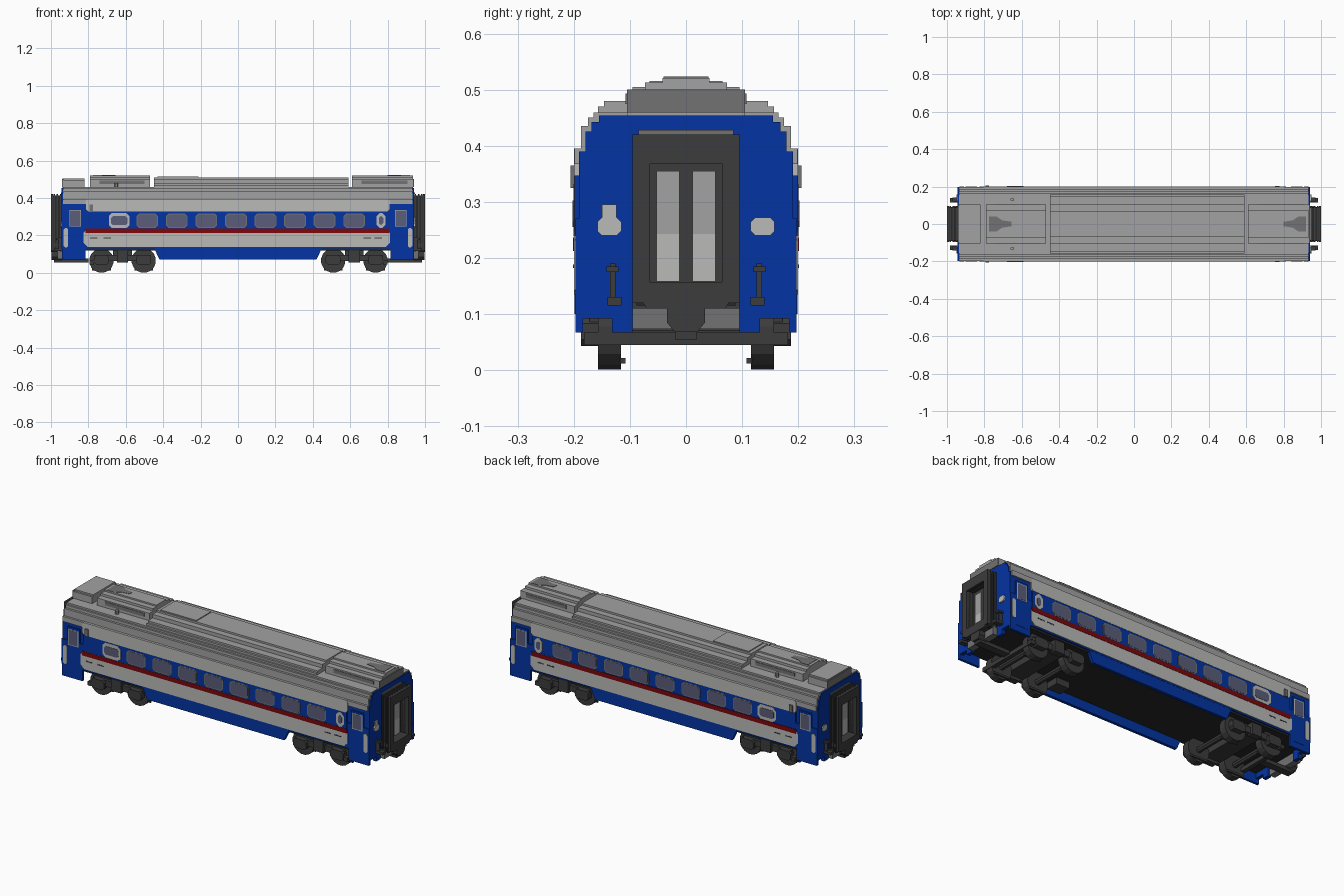
import bpy, bmesh, math
from mathutils import Vector

if "Cube" in bpy.data.objects:
    bpy.data.objects.remove(bpy.data.objects["Cube"], do_unlink=True)


def material(name, r, g, b):
    m = bpy.data.materials.new(name)
    m.use_nodes = True
    m.diffuse_color = (r, g, b, 1)
    m.node_tree.nodes["Principled BSDF"].inputs["Base Color"].default_value = (r, g, b, 1)
    return m


BLUE = material("deep_blue", 0.001, 0.033, 0.36)
PALE = material("pale_grey", 0.49, 0.49, 0.48)
ROOF = material("roof_grey", 0.36, 0.36, 0.36)
MID = material("mid_grey", 0.17, 0.17, 0.17)
DARK = material("charcoal", 0.045, 0.045, 0.045)
BLACK = material("underside_black", 0.022, 0.022, 0.022)
RED = material("dark_red", 0.2, 0.002, 0.003)
GLASS = material("window_glass", 0.1, 0.11, 0.19)


def prism(name, axis, points, a, b, mat, mirror=""):
    """Extrude a flat outline along an axis, with copies mirrored in x and/or y."""
    place = {"x": lambda p, t: (t, p[0], p[1]),
             "y": lambda p, t: (p[0], t, p[1]),
             "z": lambda p, t: (p[0], p[1], t)}[axis]
    bm = bmesh.new()
    for sx in ((1, -1) if "x" in mirror else (1,)):
        for sy in ((1, -1) if "y" in mirror else (1,)):
            rings = []
            for t in (a, b):
                ring = []
                for p in points:
                    v = Vector(place(p, t))
                    ring.append(bm.verts.new((v.x * sx, v.y * sy, v.z)))
                rings.append(ring)
                bm.faces.new(ring)
            n = len(points)
            for i in range(n):
                j = (i + 1) % n
                bm.faces.new((rings[0][i], rings[0][j], rings[1][j], rings[1][i]))
    bmesh.ops.recalc_face_normals(bm, faces=bm.faces)
    mesh = bpy.data.meshes.new(name)
    bm.to_mesh(mesh)
    bm.free()
    mesh.materials.append(mat)
    obj = bpy.data.objects.new(name, mesh)
    bpy.context.collection.objects.link(obj)


def box(name, x, y, z, mat, mirror=""):
    rect = [(x[0], y[0]), (x[1], y[0]), (x[1], y[1]), (x[0], y[1])]
    prism(name, "z", rect, z[0], z[1], mat, mirror)


def octagon(x0, x1, z0, z1, c):
    return [(x0 + c, z0), (x1 - c, z0), (x1, z0 + c), (x1, z1 - c),
            (x1 - c, z1), (x0 + c, z1), (x0, z1 - c), (x0, z0 + c)]


def disc(x, z, r, n=16):
    return [(x + r * math.cos((i + .5) * math.tau / n),
             z + r * math.sin((i + .5) * math.tau / n)) for i in range(n)]


def stepped(steps, bottom):
    """Symmetric staircase section from (half width, top height) pairs."""
    half, low = [], bottom
    for w, top in steps:
        half += [(w, low), (w, top)]
        low = top
    return half + [(-y, z) for y, z in reversed(half)]


# Body shell and stepped roof
prism("body_shell", "x", stepped([(.197, .27), (.191, .39), (.179, .425), (.168, .442), (.155, .454)], .13),
      -.943, .94, BLUE)
prism("roof", "x", stepped([(.199, .395), (.187, .435), (.175, .45), (.165, .459)], .367),
      -.935, .932, ROOF)
prism("roof_ridge", "x", stepped([(.157, .47), (.146, .48), (.105, .5), (.07, .51)], .45), -.45, .59, ROOF)
box("ridge_hatch", (-.43, -.21), (-.065, .065), (.5, .515), ROOF)
prism("end_hood", "x", stepped([(.105, .497), (.095, .505)], .45), -.937, -.82, ROOF)
for label, a, b in (("left", .61, .936), ("right", -.79, -.47)):
    prism(label + "_roof_unit", "x", stepped([(.105, .5), (.073, .513), (.042, .521)], .45), a, b, ROOF)
    box(label + "_unit_grille", (a + .05, b - .03), (.1, .108), (.474, .493), MID, "y")
# Tapered dark vents on the unit tops
vent = [(0, .012), (.05, .02), (.08, .04), (.12, .04),
        (.12, -.04), (.08, -.04), (.05, -.02), (0, -.012)]
for label, start, way in (("left", .8, 1), ("right", -.655, -1)):
    prism(label + "_roof_vent", "z", [(start + way * x, y) for x, y in vent], .516, .523, MID)
box("hood_end_plate", (.932, .942), (-.105, .105), (.459, .5), MID, "x")
prism("roof_stub", "z", disc(-.65, .131, .01, 8), .45, .48, ROOF, "y")
box("side_camera", (-.795, -.775), (.185, .206), (.325, .365), MID, "y")

# Skirts, end aprons and floor
prism("side_skirt", "y", [(-.45, .135), (-.42, .07), (.42, .07), (.45, .135)], .18, .196, BLUE, "y")
box("corner_apron", (.815, .94), (.184, .197), (.067, .14), BLUE, "xy")
box("end_apron", (.92, .94), (.095, .132), (.067, .14), BLUE, "xy")
box("end_apron_raised", (.92, .94), (.132, .19), (.092, .14), BLUE, "xy")
box("underfloor", (-.935, .935), (-.19, .19), (.12, .134), BLACK)
box("equipment_case", (.33, .41), (-.16, -.09), (.085, .125), DARK)

# Side livery panels
prism("lower_panel", "y", octagon(-.825, .812, .138, .236, .022), .19, .2, PALE, "y")
box("red_stripe", (-.815, .81), (.195, .2015), (.212, .236), RED, "y")
box("blue_window_band", (-.81, .805), (.185, .1985), (.236, .326), BLUE, "y")
prism("upper_panel", "y", octagon(-.815, .812, .326, .395, .012), .185, .2, PALE, "y")
for x in (-.77, -.7, .69, .75):
    box("panel_vent", (x - .02, x + .02), (.195, .201), (.182, .188), DARK, "y")

# Passenger windows
for i in range(8):
    x = -.485 + i * .158
    prism("window_frame", "y", octagon(x - .058, x + .058, .24, .316, .014), .19, .1995, MID, "y")
    prism("window_pane", "y", octagon(x - .053, x + .053, .245, .311, .012), .19, .2005, GLASS, "y")
for label, x, w in (("service", -.635, .056), ("washroom", .765, .024)):
    prism(label + "_window_frame", "y", octagon(x - w, x + w, .238, .32, .018), .19, .2005, PALE, "y")
    prism(label + "_window_pane", "y", octagon(x - w + .012, x + w - .012, .255, .302, .01),
          .19, .202, GLASS, "y")

# Entrance doors with handrails
box("entrance_door", (.832, .907), (.19, .1985), (.1, .347), BLUE, "xy")
box("door_window_frame", (.839, .901), (.19, .1995), (.247, .336), PALE, "xy")
box("door_window", (.843, .897), (.19, .2005), (.251, .332), GLASS, "xy")
prism("handrail", "y", octagon(.908, .932, .135, .24, .008), .19, .2, PALE, "xy")

# Gangway bellows, frame and recessed end door
for x in (.945, .962, .979):
    box("bellows_side", (x, x + .008), (.068, .095), (.11, .42), DARK, "xy")
    box("bellows_top", (x, x + .008), (-.095, .095), (.375, .42), DARK, "x")
box("bellows_core", (.938, .99), (.068, .088), (.115, .41), BLACK, "xy")
box("bellows_roof", (.938, .99), (-.088, .088), (.375, .412), BLACK, "x")
box("gangway_post", (.988, 1), (.064, .095), (.12, .42), DARK, "xy")
box("gangway_lintel", (.988, 1), (-.095, .095), (.368, .42), DARK, "x")
prism("gangway_sill", "x", [(-.09, .14), (-.07, .11), (.07, .11), (.09, .14), (.09, .157), (-.09, .157)],
      .938, 1, DARK, "x")
box("end_door", (.935, .949), (-.07, .07), (.15, .38), DARK, "x")
box("door_pane_lower", (.945, .952), (.012, .053), (.158, .243), PALE, "xy")
box("door_pane_upper", (.945, .952), (.012, .053), (.243, .355), ROOF, "xy")

# Fittings on the end walls
box("gangway_top_strip", (.935, .946), (-.085, .085), (.42, .428), MID, "x")
box("footplate", (.93, .965), (-.095, .095), (.073, .12), MID, "x")
prism("coupler_head", "x", [(-.02, .068), (.02, .068), (.034, .085), (.034, .116), (-.034, .116), (-.034, .085)],
      .94, .998, DARK, "x")
box("coupler_shank", (.8, .985), (-.02, .02), (.055, .075), DARK, "x")
prism("end_lamp", "x", octagon(-.158, -.115, .24, .272, .008), .935, .948, PALE, "xy")
box("lamp_finger", (.935, .946), (-.15, -.124), (.27, .295), PALE, "x")
box("cable_drop", (.938, .96), (.126, .135), (.115, .19), DARK, "xy")
box("cable_socket", (.938, .985), (.115, .14), (.115, .13), DARK, "xy")
box("cable_clip", (.938, .97), (.12, .142), (.175, .185), DARK, "xy")

# Bogies: wheels, axles and side frames
for pivot in (-.617, .622):
    outward = math.copysign(.165, pivot)
    box("bogie_bolster", (pivot - .05, pivot + .05), (-.15, .15), (.07, .125), DARK)
    box("bogie_frame", (pivot - .15, pivot + .15), (.152, .172), (.062, .095), DARK, "y")
    box("bogie_spring", (pivot - .03, pivot + .03), (.15, .186), (.055, .118), DARK, "y")
    box("bogie_crossbar", (pivot + outward - .012, pivot + outward + .012), (-.182, .182), (.045, .067), DARK)
    for x in (pivot - .113, pivot + .113):
        prism("wheel", "y", disc(x, .065, .0655), .116, .157, DARK, "y")
        prism("axle", "y", disc(x, .065, .016, 8), -.12, .12, DARK)
        prism("axle_box", "y", octagon(x - .04, x + .04, .043, .095, .012), .15, .187, DARK, "y")
        box("brake_shoe", (x - .05, x + .05), (.108, .118), (.012, .022), DARK, "y")
